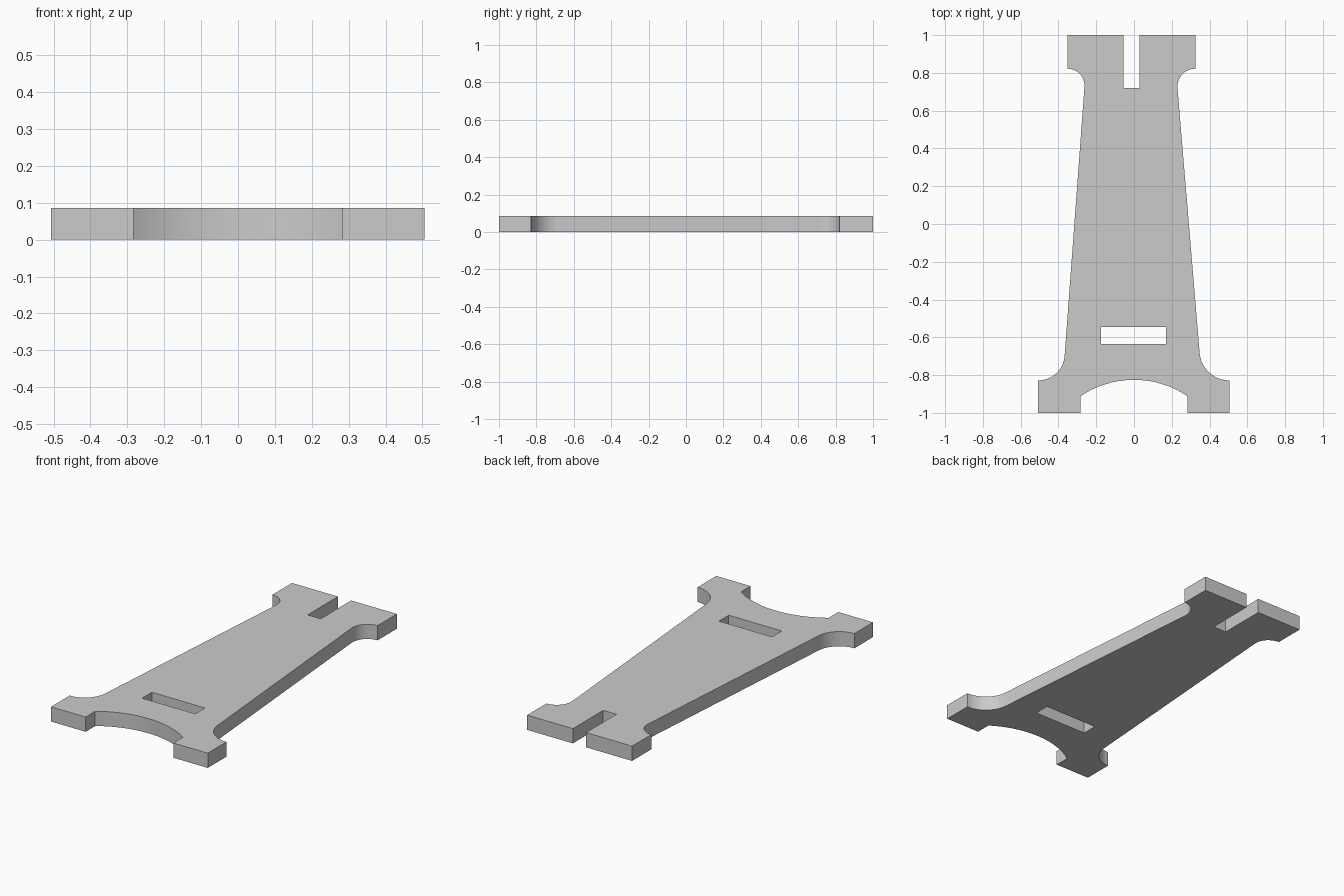
import bpy
import bmesh
from math import radians, cos, sin, asin

cube = bpy.data.objects.get("Cube")
if cube:
    bpy.data.objects.remove(cube)

THICKNESS = 0.086


def arc(cx, cy, r, start, end, steps=16):
    """Points on a circle from one angle to another, in degrees."""
    angles = [radians(start + (end - start) * i / steps) for i in range(steps + 1)]
    return [(cx + r * cos(a), cy + r * sin(a)) for a in angles]


def add_loop(bm, points):
    verts = [bm.verts.new((x, y, 0)) for x, y in points]
    for a, b in zip(verts, verts[1:] + verts[:1]):
        bm.edges.new((a, b))


# Outline, anticlockwise from the notch in the head
outline = [(0.03, 0.72), (0.03, 1), (-0.055, 1), (-0.055, 0.72)]
notch = [outline[3], outline[0], outline[1]]
right_side = [(0.325, 1)] + arc(0.325, 0.727, 0.095, 90, 185) \
    + arc(0.505, -0.67, 0.158, 185, 270) + [(0.505, -1)]
left_side = [(-0.507, -1)] + arc(-0.507, -0.688, 0.14, 270, 355) \
    + arc(-0.352, 0.732, 0.09, -5, 90) + [(-0.352, 1)]

# Shallow arch between the feet
half, rise, base = 0.283, 0.087, -0.912
radius = (half ** 2 + rise ** 2) / (2 * rise)
spread = 180 / 3.14159265 * asin(half / radius)
arch = [(half, -1)] + arc(0, base + rise - radius, radius,
                          90 - spread, 90 + spread, 32) + [(-half, -1)]

# Flat plate with a rectangular slot
bm = bmesh.new()
add_loop(bm, notch + right_side + arch + left_side + [outline[2]])
add_loop(bm, [(-0.174, -0.635), (0.169, -0.635), (0.169, -0.545), (-0.174, -0.545)])
bmesh.ops.triangle_fill(bm, edges=bm.edges[:], use_beauty=True)
extruded = bmesh.ops.extrude_face_region(bm, geom=bm.faces[:], use_keep_orig=True)
top = [v for v in extruded["geom"] if isinstance(v, bmesh.types.BMVert)]
bmesh.ops.translate(bm, verts=top, vec=(0, 0, THICKNESS))
bmesh.ops.recalc_face_normals(bm, faces=bm.faces[:])

mesh = bpy.data.meshes.new("support_plate")
bm.to_mesh(mesh)
bm.free()
plate = bpy.data.objects.new("support_plate", mesh)
bpy.context.collection.objects.link(plate)

# Plain grey finish
grey = bpy.data.materials.new("plain_grey")
grey.use_nodes = True
colour = (0.6, 0.6, 0.6, 1)
grey.diffuse_color = colour
grey.node_tree.nodes["Principled BSDF"].inputs["Base Color"].default_value = colour
mesh.materials.append(grey)

# Smooth curved walls, sharp edges
bpy.ops.object.select_all(action="DESELECT")
plate.select_set(True)
bpy.context.view_layer.objects.active = plate
bpy.ops.object.shade_smooth_by_angle(angle=radians(30))
